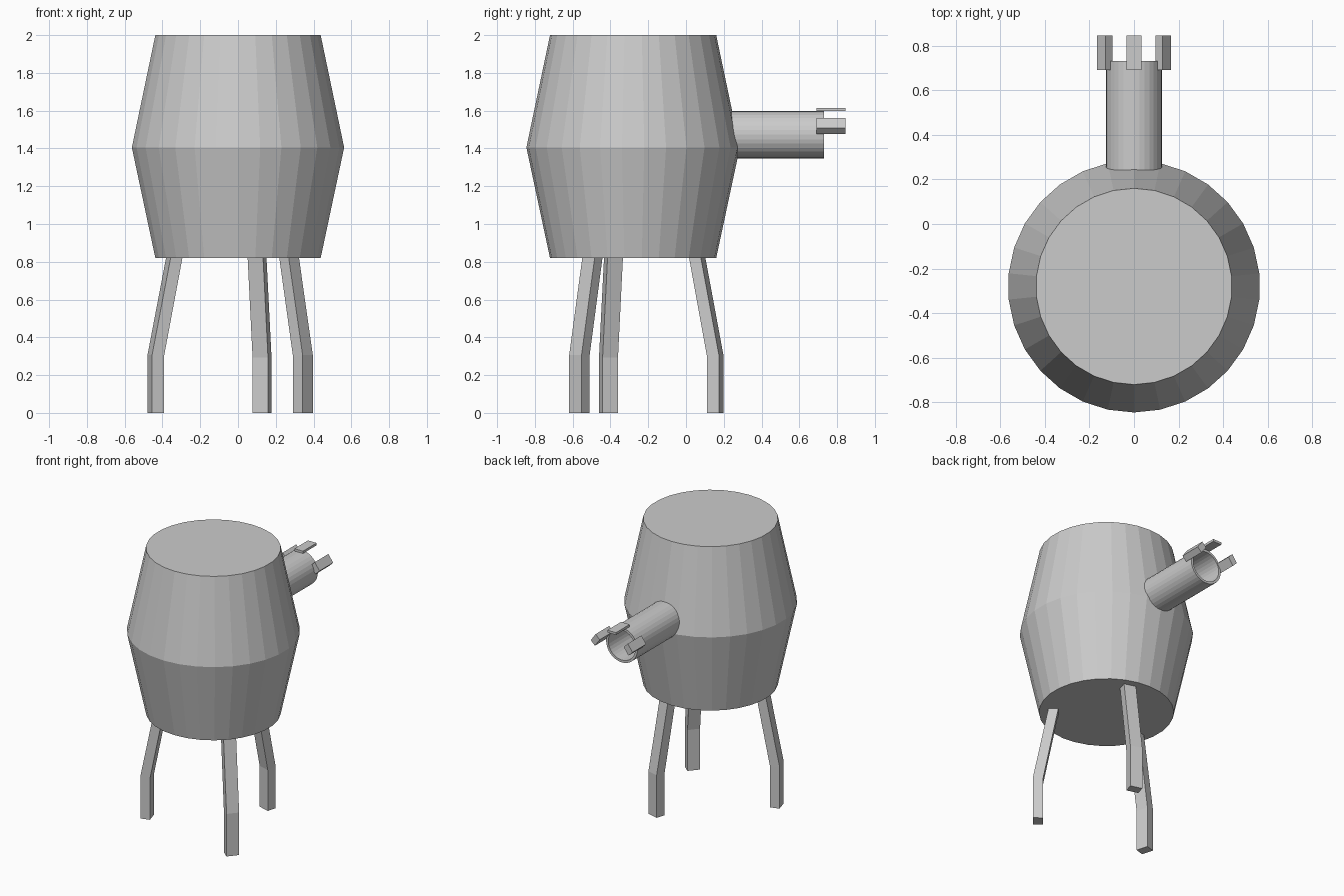
import bpy, bmesh
from math import sin, cos, pi, atan2
from mathutils import Vector, Matrix

if "Cube" in bpy.data.objects:
    bpy.data.objects.remove(bpy.data.objects["Cube"])


def make_object(name, bm):
    bmesh.ops.recalc_face_normals(bm, faces=bm.faces)
    mesh = bpy.data.meshes.new(name)
    bm.to_mesh(mesh)
    bm.free()
    obj = bpy.data.objects.new(name, mesh)
    bpy.context.collection.objects.link(obj)
    return obj


def loft(name, rings, cap=True, closed=False):
    """Skin a list of point rings, optionally capped or joined end to end."""
    bm = bmesh.new()
    loops = [[bm.verts.new(p) for p in ring] for ring in rings]
    pairs = list(zip(loops, loops[1:]))
    if closed:
        pairs.append((loops[-1], loops[0]))
    for a, b in pairs:
        n = len(a)
        for i in range(n):
            j = (i + 1) % n
            bm.faces.new((a[i], a[j], b[j], b[i]))
    if cap and not closed:
        bm.faces.new(loops[0])
        bm.faces.new(loops[-1])
    return make_object(name, bm)


def circle(r, h, n):
    return [Vector((r * sin(2 * pi * i / n), -r * cos(2 * pi * i / n), h)) for i in range(n)]


# barrel body, widest at the middle
AXIS = Vector((0, -0.28, 0))
barrel = loft("barrel", [[p + AXIS for p in circle(r, z, 30)]
                         for r, z in ((0.44, 0.82), (0.565, 1.405), (0.44, 2.0))])

# hollow spout pointing backwards
to_back = Matrix.Translation((0, 0, 1.473)) @ Matrix.Rotation(-pi / 2, 4, 'X')
profile = ((0.125, 0.15), (0.125, 0.73), (0.108, 0.73), (0.108, 0.15))
spout = loft("spout", [[to_back @ p for p in circle(r, y, 32)] for r, y in profile], closed=True)


# three lugs around the mouth of the spout
def lug(name, section):
    return loft(name, [[(x, y, z) for x, z in section] for y in (0.69, 0.845)])


lug("top_lug", [(-0.034, 1.598), (0.034, 1.598), (0.034, 1.615), (-0.034, 1.615)])
side = [(0.128, 1.561), (0.166, 1.508), (0.134, 1.476), (0.096, 1.529)]
lug("right_lug", side)
lug("left_lug", [(-x, z) for x, z in side])


# three bent legs: foot, knee, and a slanted upper part running into the barrel
def leg(name, foot, top):
    foot, top = Vector(foot), Vector(top)
    rel = foot - AXIS.xy
    out = rel.normalized()
    side = Vector((-out.y, out.x))
    rings = []
    for c, z, tilt in ((foot, 0, 0), (foot, 0.3, 0.006), (top, 0.84, 0.0)):
        rings.append([(*(c + out * u * 0.0325 + side * v * 0.0425), z + u * tilt)
                      for u, v in ((-1, -1), (1, -1), (1, 1), (-1, 1))])
    return loft(name, rings)


leg("left_leg", (-0.436, -0.41), (-0.334, -0.383))
leg("back_leg", (0.127, 0.155), (0.1, 0.056))
leg("right_leg", (0.344, -0.565), (0.268, -0.493))
